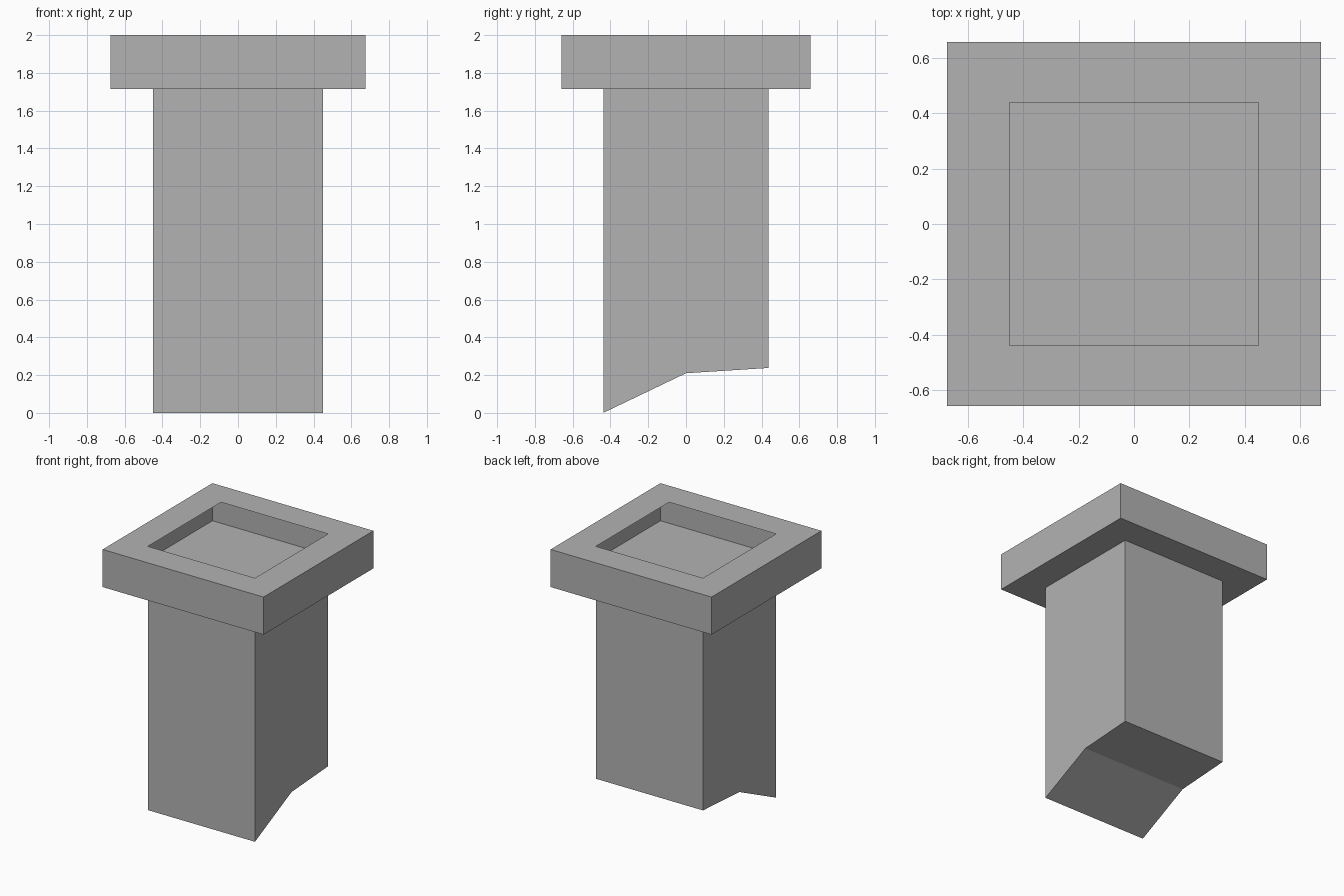
import bpy
import bmesh
from mathutils import Vector

if "Cube" in bpy.data.objects:
    bpy.data.objects.remove(bpy.data.objects["Cube"], do_unlink=True)

CAP_X, CAP_Y = 0.675, 0.658
SHAFT_X, SHAFT_Y = 0.449, 0.438
CAP_Z, TOP_Z = 1.715, 2.0

grey = bpy.data.materials.new("plain grey")
grey.use_nodes = True
colour = (0.45, 0.45, 0.45, 1)
grey.diffuse_color = colour
grey.node_tree.nodes["Principled BSDF"].inputs["Base Color"].default_value = colour


def extrude_profile(points, offset):
    """Closed solid from a flat outline."""
    bm = bmesh.new()
    face = bm.faces.new([bm.verts.new(p) for p in points])
    result = bmesh.ops.extrude_face_region(bm, geom=[face], use_keep_orig=True)
    moved = [v for v in result["geom"] if isinstance(v, bmesh.types.BMVert)]
    bmesh.ops.translate(bm, verts=moved, vec=Vector(offset))
    bmesh.ops.recalc_face_normals(bm, faces=bm.faces)
    return bm


def finish(bm, name):
    mesh = bpy.data.meshes.new(name)
    bm.to_mesh(mesh)
    bm.free()
    mesh.materials.append(grey)
    obj = bpy.data.objects.new(name, mesh)
    bpy.context.collection.objects.link(obj)


def top_face(bm):
    return max(bm.faces, key=lambda f: f.calc_center_median().z)


# Shaft: side profile with a bent, sloping foot, open where the cap covers it
profile = [(-SHAFT_Y, 0), (0, 0.21), (SHAFT_Y, 0.238), (SHAFT_Y, CAP_Z), (-SHAFT_Y, CAP_Z)]
shaft = extrude_profile([(-SHAFT_X, y, z) for y, z in profile], (2 * SHAFT_X, 0, 0))
bmesh.ops.delete(shaft, geom=[top_face(shaft)], context='FACES_ONLY')
finish(shaft, "shaft")

# Cap: hollow box whose thin top has a rectangular opening in line with the shaft
corners = [(-1, -1), (1, -1), (1, 1), (-1, 1)]
cap = extrude_profile([(x * CAP_X, y * CAP_Y, CAP_Z) for x, y in corners],
                      (0, 0, TOP_Z - CAP_Z))
lid = top_face(cap)
bmesh.ops.inset_individual(cap, faces=[lid], thickness=0.2)
opening = min((f for f in cap.faces if f.calc_center_median().z > TOP_Z - 0.001),
              key=lambda f: f.calc_center_median().xy.length)
for v in opening.verts:
    v.co.x = SHAFT_X if v.co.x > 0 else -SHAFT_X
    v.co.y = SHAFT_Y if v.co.y > 0 else -SHAFT_Y
bmesh.ops.delete(cap, geom=[opening], context='FACES_ONLY')
finish(cap, "hollow_cap")
